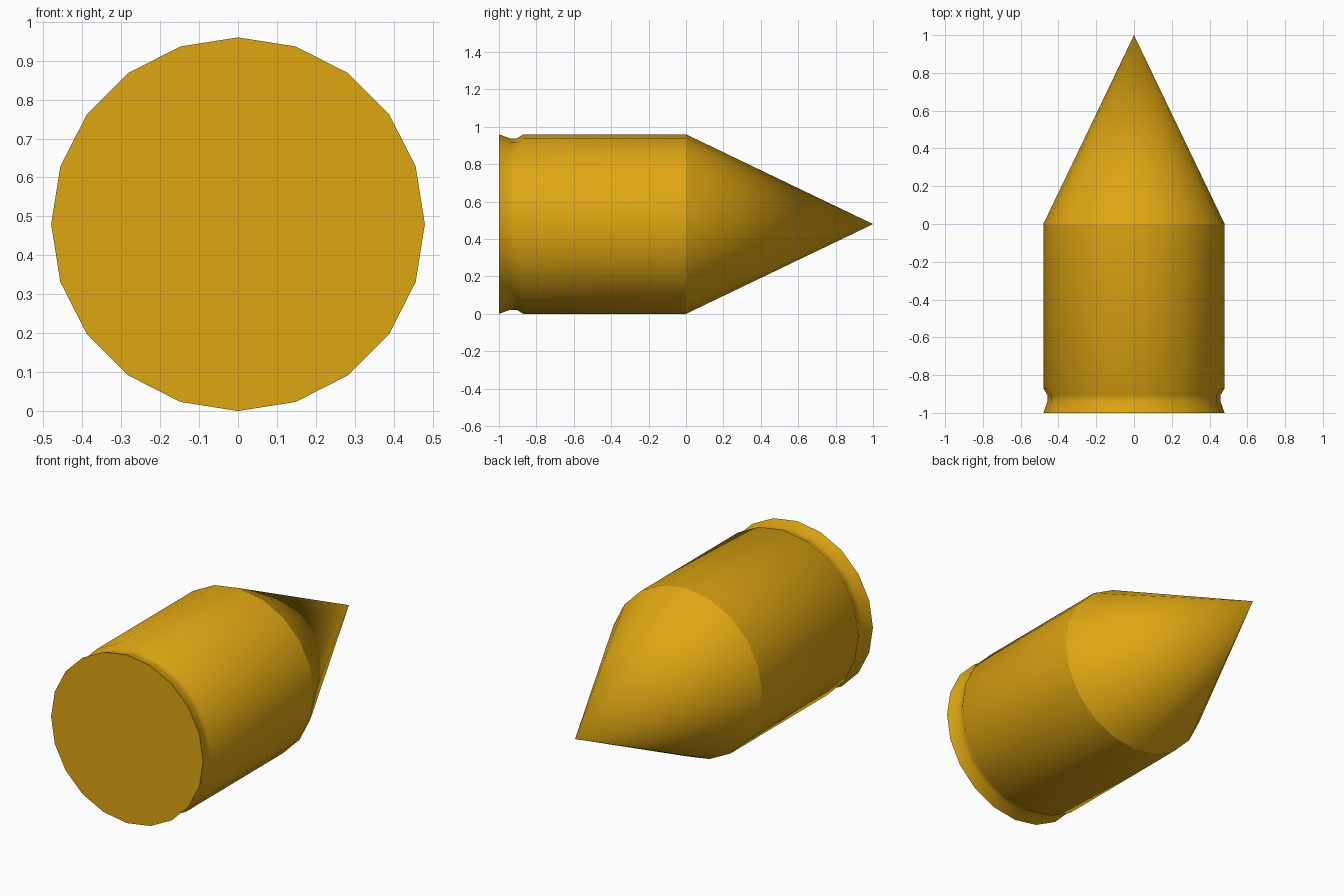
import bpy, bmesh, math

SIDES = 20
RADIUS = 0.48
GROOVE = 0.458

default = bpy.data.objects.get("Cube")
if default:
    bpy.data.objects.remove(default, do_unlink=True)

brass = bpy.data.materials.new("golden_brass")
brass.use_nodes = True
colour = (0.73, 0.38, 0.006, 1)
brass.diffuse_color = colour
brass.node_tree.nodes["Principled BSDF"].inputs["Base Color"].default_value = colour


def lathe(name, profile, cap_front=False):
    """Turn (y, radius) points around the lengthwise axis; radius 0 makes a tip."""
    bm = bmesh.new()
    rings = []
    for y, r in profile:
        count = SIDES if r else 1
        angles = [2 * math.pi * i / SIDES for i in range(count)]
        rings.append([bm.verts.new((r * math.cos(a), y, RADIUS + r * math.sin(a)))
                      for a in angles])
    for a, b in zip(rings, rings[1:]):
        for i in range(SIDES):
            j = (i + 1) % SIDES
            corners = [a[i], a[j], b[0]] if len(b) == 1 else [a[i], a[j], b[j], b[i]]
            bm.faces.new(corners[::-1]).smooth = True
    if cap_front:
        bm.faces.new(rings[0])
    # Keep every face pointing away from the axis
    for f in bm.faces:
        c = f.calc_center_median()
        outward = f.normal
        f.normal_update()
        side = f.normal.x * c.x + f.normal.z * (c.z - RADIUS)
        if (f.normal.y > 0 if len(f.verts) == SIDES else side < 0):
            f.normal_flip()
    mesh = bpy.data.meshes.new(name)
    bm.to_mesh(mesh)
    bm.free()
    mesh.materials.append(brass)
    obj = bpy.data.objects.new(name, mesh)
    bpy.context.collection.objects.link(obj)
    return obj


# Casing: closed rim, shallow groove, straight barrel
casing = lathe("casing", [(-1, RADIUS), (-0.94, GROOVE), (-0.905, GROOVE),
                          (-0.87, RADIUS), (0, RADIUS)], cap_front=True)

# Pointed nose, with its own crisp edge against the casing
nose = lathe("nose_cone", [(0, RADIUS), (1, 0)])
